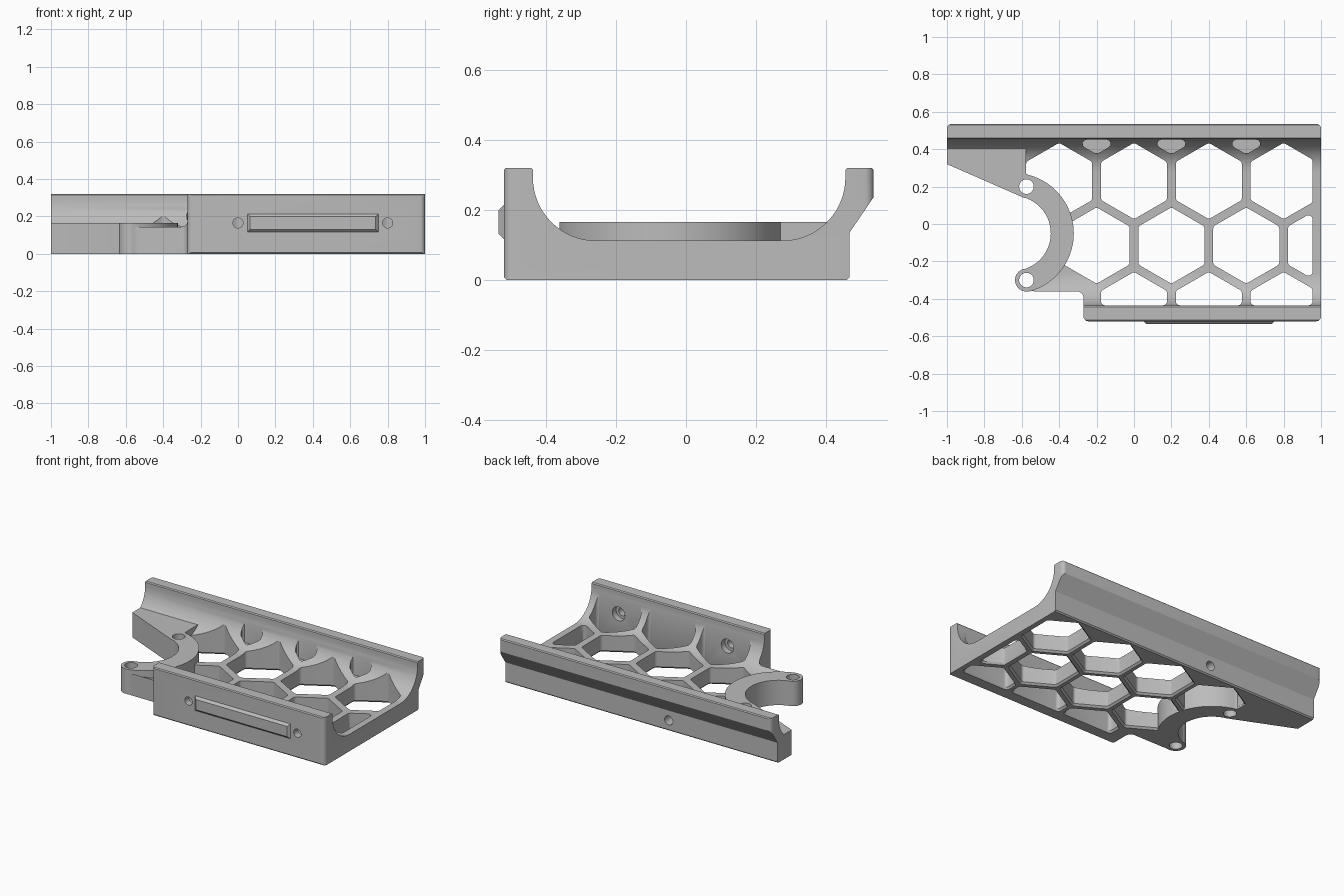
import bpy, bmesh, math
from mathutils import Vector

if "Cube" in bpy.data.objects:
    bpy.data.objects.remove(bpy.data.objects["Cube"])

grey = bpy.data.materials.new("plain grey")
grey.diffuse_color = (0.5, 0.5, 0.5, 1)
grey.use_nodes = True
grey.node_tree.nodes["Principled BSDF"].inputs["Base Color"].default_value = grey.diffuse_color


def rounded(pts, radii, n=5):
    """Fillet the corners of a 2D polygon; radii is one value or one per corner."""
    out = []
    for i, p in enumerate(pts):
        r = radii[i] if isinstance(radii, list) else radii
        p = Vector(p)
        a = (Vector(pts[i - 1]) - p).normalized()
        b = (Vector(pts[(i + 1) % len(pts)]) - p).normalized()
        if r <= 0:
            out.append(tuple(p))
            continue
        half = a.angle(b) / 2
        c = p + (a + b).normalized() * (r / math.sin(half))
        s = p + a * (r / math.tan(half)) - c
        e = p + b * (r / math.tan(half)) - c
        t0 = math.atan2(s.y, s.x)
        d = (math.atan2(e.y, e.x) - t0 + math.pi) % (2 * math.pi) - math.pi
        out += [(c.x + r * math.cos(t0 + d * k / n), c.y + r * math.sin(t0 + d * k / n))
                for k in range(n + 1)]
    return out


def clip(pts, axis, limit, sign):
    """Keep the part of a polygon where sign * coordinate <= sign * limit."""
    out = []
    for i, q in enumerate(pts):
        p = pts[i - 1]
        dp, dq = sign * (p[axis] - limit), sign * (q[axis] - limit)
        if (dp > 0) != (dq > 0):
            t = dp / (dp - dq)
            out.append((p[0] + t * (q[0] - p[0]), p[1] + t * (q[1] - p[1])))
        if dq <= 0:
            out.append(q)
    return out


def loft(name, loops):
    """Solid through a list of equal-length 3D loops."""
    bm = bmesh.new()
    rings = [[bm.verts.new(co) for co in loop] for loop in loops]
    n = len(rings[0])
    for a, b in zip(rings, rings[1:]):
        for i in range(n):
            bm.faces.new((a[i], a[(i + 1) % n], b[(i + 1) % n], b[i]))
    bm.faces.new(rings[0])
    bm.faces.new(rings[-1])
    bmesh.ops.recalc_face_normals(bm, faces=bm.faces)
    me = bpy.data.meshes.new(name)
    bm.to_mesh(me)
    bm.free()
    me.materials.append(grey)
    ob = bpy.data.objects.new(name, me)
    bpy.context.collection.objects.link(ob)
    return ob


def prism(name, pts, z0, z1):
    return loft(name, [[(x, y, z) for x, y in pts] for z in (z0, z1)])


def circle(cx, cy, r, n=40):
    return [(cx + r * math.cos(2 * math.pi * i / n), cy + r * math.sin(2 * math.pi * i / n))
            for i in range(n)]


def arc(cx, cy, r, a0, a1, n=28):
    return [(cx + r * math.cos(math.radians(a0 + (a1 - a0) * i / n)),
             cy + r * math.sin(math.radians(a0 + (a1 - a0) * i / n))) for i in range(n + 1)]


def boolean(target, tool, op):
    m = target.modifiers.new("bool", 'BOOLEAN')
    m.object, m.operation, m.solver = tool, op, 'EXACT'
    bpy.context.view_layer.objects.active = target
    bpy.ops.object.modifier_apply(modifier=m.name)
    bpy.data.objects.remove(tool)


# cradle cross-section (y, z) swept along x
section = [(-.512, 0), (.459, 0), (.467, .008), (.467, .135), (.535, .235), (.535, .314),
           (.529, .32), (.461, .32), (.455, .314)]
section += arc(.275, .292, .18, 0, -90, 16) + arc(-.257, .292, .18, -90, -180, 16)
section += [(-.437, .314), (-.443, .32), (-.514, .32), (-.52, .314), (-.52, .008)]
body = loft("cradle_body", [[(x, y, z) for y, z in section] for x in (-1.1, 1.1)])

# trim to the plan outline
corner = [(1, .535), (-1, .535), (-1, .40), (-.65, .40), (-.61, .21)]
corner_r = [.025, .025, 0, 0, 0]
bite = arc(-.645, -.05, .26, 72, -72)
front = [(-.57, -.355), (-.53, -.36), (-.27, -.36), (-.27, -.52), (1, -.52)]
plan = corner + bite + front
plan_r = corner_r + [0] * len(bite) + [0, 0, .035, .025, .025]
boolean(body, prism("plan_trim", rounded(plan, plan_r), -.1, .5), 'INTERSECT')

# honeycomb openings; the back row is blind pockets
rows = [(.23, (-.4, 0, .4, .8), 0), (-.115, (-.2, .2, .6, 1), 0),
        (-.46, (0, .4, .8), 0), (.577, (-.2, .2, .6), .112)]
for cy, xs, floor in rows:
    for cx in xs:
        hexa = [(cx + .204 * math.sin(k * math.pi / 3), cy + .204 * math.cos(k * math.pi / 3))
                for k in range(6)]
        for axis, limit, sign in ((0, .955, 1), (1, .451, 1), (1, -.435, -1)):
            hexa = clip(hexa, axis, limit, sign)
        hexa = rounded(hexa, .022, 4)
        if floor:
            cutter = prism("pocket", hexa, floor, .5)
        else:
            mx = sum(p[0] for p in hexa) / len(hexa)
            my = sum(p[1] for p in hexa) / len(hexa)
            cutter = loft("cell", [[(mx + (x - mx) * s, my + (y - my) * s, z) for x, y in hexa]
                                   for z, s in ((-.01, 1.12), (.012, 1), (.5, 1))])
        boolean(body, cutter, 'DIFFERENCE')

# raised wing, curved arm and two screw lugs
wing = [(-1, .32), (-.6, .145), (-.53, .24), (-.577, .27), (-.577, .44), (-1, .44)]
boolean(body, prism("wing", wing, 0, .165), 'UNION')
ring = arc(-.645, -.05, .323, -74.4, 74.4, 40) + arc(-.645, -.05, .2, 74.4, -74.4, 40)
boolean(body, prism("arm", ring, 0, .165), 'UNION')
for y in (.2, -.3):
    boolean(body, prism("lug", circle(-.575, y, .061), 0, .165), 'UNION')
for y in (.2, -.3):
    boolean(body, prism("lug_hole", circle(-.575, y, .039), -.1, .3), 'DIFFERENCE')


# horizontal screw holes: front pair with inner recess, one blind at the back
def drill(x, z, r, y0, y1):
    pts = circle(x, z, r, 32)
    boolean(body, loft("drill", [[(a, y, b) for a, b in pts] for y in (y0, y1)]), 'DIFFERENCE')


for x in (0, .8):
    drill(x, .165, .027, -.6, -.40)
    drill(x, .165, .046, -.475, -.40)
drill(-.2, .07, .03, .40, .6)

# bevelled rib on the front wall
rib = loft("front_rib", [[(.4 + sx * (.35 - d), y, .165 + sz * (.049 - d))
                          for sx, sz in ((-1, -1), (1, -1), (1, 1), (-1, 1))]
                         for y, d in ((-.51, 0), (-.52, 0), (-.535, .015))])

# smooth the curves, keep edges sharp
for ob in (body, rib):
    bpy.ops.object.select_all(action='DESELECT')
    ob.select_set(True)
    bpy.context.view_layer.objects.active = ob
    bpy.ops.object.shade_smooth_by_angle(angle=math.radians(30))
